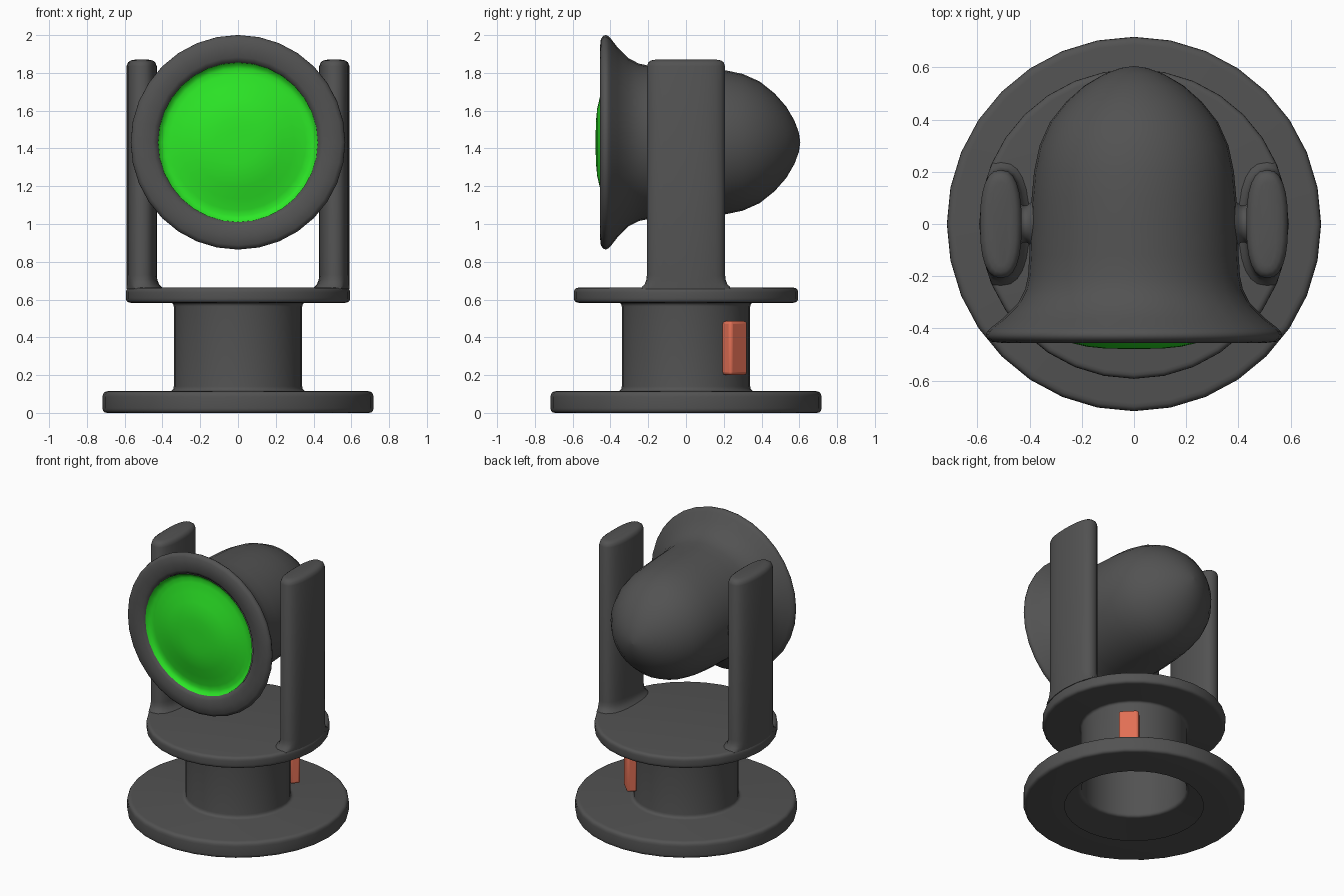
import bpy, math
from mathutils import Matrix, Vector

if "Cube" in bpy.data.objects:
    bpy.data.objects.remove(bpy.data.objects["Cube"])

SEG = 32
DARK = (0.085, 0.085, 0.085, 1)


def paint(ob, name, colour):
    mat = bpy.data.materials.get(name) or bpy.data.materials.new(name)
    mat.diffuse_color = colour
    mat.use_nodes = True
    mat.node_tree.nodes["Principled BSDF"].inputs["Base Color"].default_value = mat.diffuse_color
    ob.data.materials.append(mat)


def finish(name, verts, faces, mat=("dark_grey", DARK), mirror=False, angle=50):
    me = bpy.data.meshes.new(name)
    me.from_pydata(verts, [], faces)
    ob = bpy.data.objects.new(name, me)
    bpy.context.collection.objects.link(ob)
    paint(ob, *mat)
    if mirror:
        mod = ob.modifiers.new("mirror", 'MIRROR')
        mod.use_mirror_merge = False
    bpy.ops.object.select_all(action='DESELECT')
    ob.select_set(True)
    bpy.context.view_layer.objects.active = ob
    bpy.ops.object.shade_smooth_by_angle(angle=math.radians(angle))
    return ob


def rounded(points, steps=4):
    """Profile of (r, z) or (r, z, fillet) points with rounded corners."""
    out = []
    for i, p in enumerate(points):
        c = Vector(p[:2])
        if len(p) == 2:
            out.append(c)
            continue
        a = c + (Vector(points[i - 1][:2]) - c).normalized() * p[2]
        b = c + (Vector(points[i + 1][:2]) - c).normalized() * p[2]
        for k in range(steps + 1):
            t = k / steps
            out.append(a * (1 - t) ** 2 + c * 2 * t * (1 - t) + b * t * t)
    return out


def loft(name, rings, matrix=Matrix(), caps=(False, False), **kw):
    n = len(rings[0])
    verts = [matrix @ Vector(v) for ring in rings for v in ring]
    faces = []
    for j in range(len(rings) - 1):
        for i in range(n):
            k = (i + 1) % n
            faces.append((j * n + i, j * n + k, j * n + n + k, j * n + n + i))
    if caps[0]:
        faces.append(tuple(reversed(range(n))))
    if caps[1]:
        faces.append(tuple(range(len(verts) - n, len(verts))))
    return finish(name, verts, faces, **kw)


def lathe(name, points, matrix=Matrix(), seg=SEG, **kw):
    rings = [[(max(r, 0.0005) * math.cos(math.tau * i / seg),
               max(r, 0.0005) * math.sin(math.tau * i / seg), z) for i in range(seg)]
             for r, z in rounded(points)]
    caps = (points[0][0] == 0, points[-1][0] == 0)
    return loft(name, rings, matrix, caps, **kw)


# Hollow base flange, neck and turntable, open underneath
lathe("base_and_turntable", [
    (0.45, 0), (0.717, 0, 0.025), (0.717, 0.115, 0.03), (0.34, 0.115, 0.025),
    (0.34, 0.583, 0.02), (0.593, 0.583, 0.025), (0.593, 0.663, 0.025), (0, 0.663)])

# Lamp head: local z points to the front (-y)
head = Matrix.Translation((0, 0, 1.4325)) @ Matrix.Rotation(math.pi / 2, 4, 'X')
lathe("lamp_housing", [
    (0, -0.605), (0.05, -0.598), (0.115, -0.574), (0.19, -0.53), (0.26, -0.468),
    (0.322, -0.39), (0.362, -0.30), (0.383, -0.20), (0.392, -0.10), (0.397, 0.0),
    (0.401, 0.12), (0.406, 0.20), (0.417, 0.25), (0.445, 0.305), (0.50, 0.36),
    (0.545, 0.395), (0.561, 0.41), (0.568, 0.424), (0.563, 0.439), (0.545, 0.451),
    (0.50, 0.456), (0.45, 0.452), (0.427, 0.44), (0.42, 0.42), (0.42, 0.36)],
    head, angle=65)

# Green lens: gentle dome with an upturned edge
lathe("lens", [(0.423, 0.441), (0.41, 0.425), (0.39, 0.418), (0.36, 0.422),
               (0.30, 0.438), (0.235, 0.457), (0.18, 0.47), (0.12, 0.476),
               (0.06, 0.478), (0, 0.478)],
      head, mat=("lens_green", (0.025, 0.8, 0.02, 1)), angle=65)

# Upright yoke arms, flared where they meet the turntable
arm_rings = []
for z, d in ((0.655, 0.035), (0.668, 0.025), (0.68, 0.012), (0.705, 0.003), (0.73, 0),
             (1.835, 0), (1.855, -0.007), (1.866, -0.022), (1.87, -0.045)):
    ring = []
    for i in range(24):
        c, s = math.cos(math.tau * i / 24), math.sin(math.tau * i / 24)
        p = Vector((0.51 + (0.08 + d) * math.copysign(abs(c) ** 0.8, c),
                    (0.207 + d) * math.copysign(abs(s) ** 0.8, s)))
        if z < 0.72 and p.length > 0.591:  # flare stays on the disc
            p *= 0.591 / p.length
        ring.append((p.x, p.y, z))
    arm_rings.append(ring)
loft("yoke_arm", arm_rings, caps=(True, True), mirror=True)

# Short pivots between the arms and the housing
side = Matrix.Translation((0, 0, 1.4325)) @ Matrix.Rotation(math.pi / 2, 4, 'Y')
lathe("pivot", [(0.095, 0.38), (0.08, 0.398), (0.07, 0.412), (0.07, 0.425),
                (0.085, 0.445)], side, seg=16, mirror=True)

# Red switch box on the back right of the neck
bpy.ops.mesh.primitive_cube_add(
    size=1, location=(0.258, 0.258, 0.343), rotation=(0, 0, math.pi / 4))
switch = bpy.context.object
switch.name = "switch_box"
switch.scale = (0.07, 0.13, 0.285)
bpy.ops.object.transform_apply(location=False, rotation=False, scale=True)
bevel = switch.modifiers.new("bevel", 'BEVEL')
bevel.width, bevel.segments = 0.016, 3
paint(switch, "switch_red", (0.75, 0.16, 0.09, 1))
bpy.ops.object.shade_smooth_by_angle(angle=math.radians(50))
